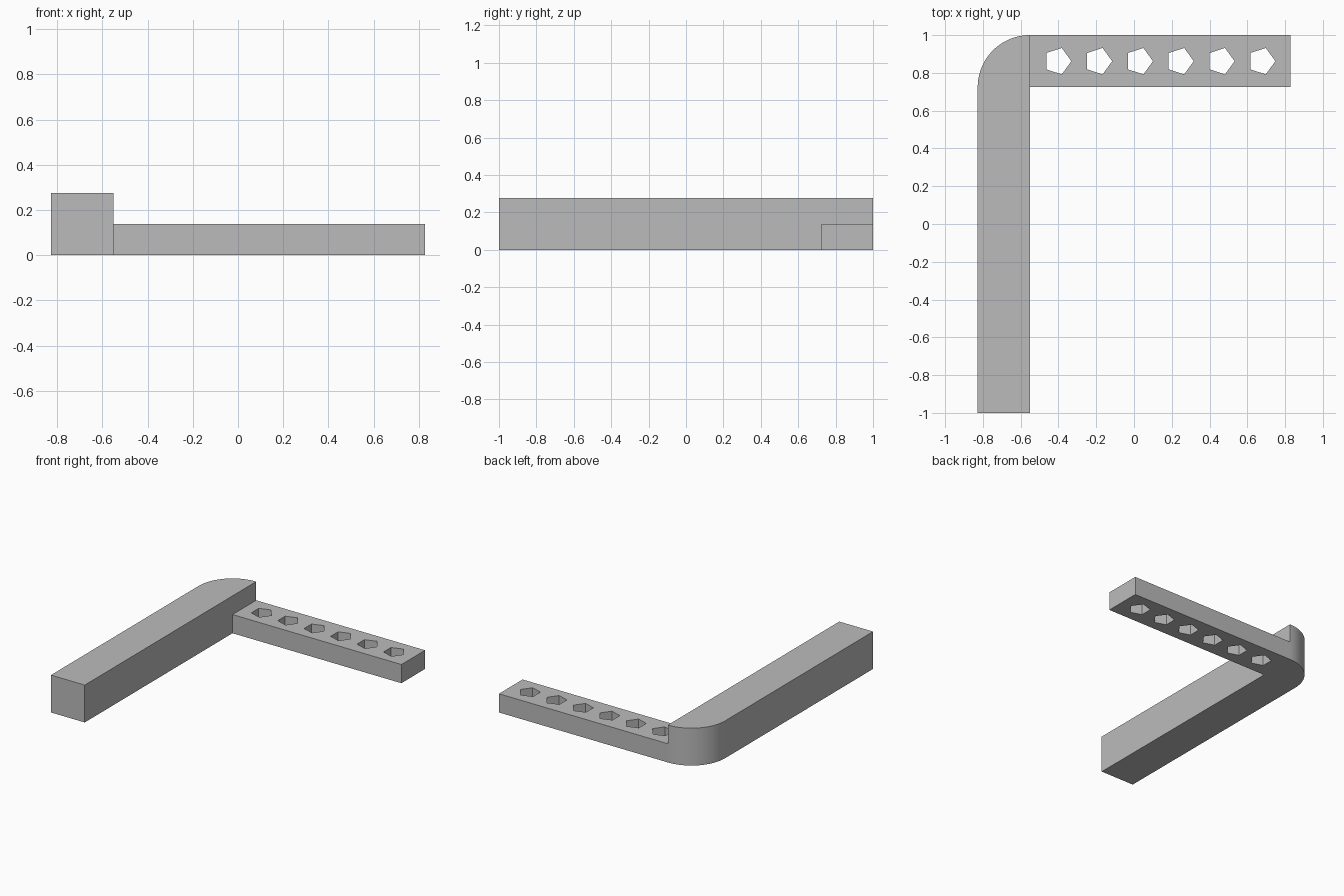
import bpy, bmesh, math

if "Cube" in bpy.data.objects:
    bpy.data.objects.remove(bpy.data.objects["Cube"])

W = 0.276                    # bar width and height
X0, X1 = -0.8276, 0.8276     # outer ends in x
XI, YI = X0 + W, 1 - W       # inner corner
LOW, HIGH = W / 2, W         # arm and bar heights
ARC = 24

grey = bpy.data.materials.new("grey")
grey.diffuse_color = (0.5, 0.5, 0.5, 1)
grey.use_nodes = True
grey.node_tree.nodes["Principled BSDF"].inputs["Base Color"].default_value = grey.diffuse_color


def cap(bm, outline, z):
    bm.faces.new([bm.verts.new((x, y, z)) for x, y in outline])


def walls(bm, outline, z0, z1):
    for (ax, ay), (bx, by) in zip(outline, outline[1:] + outline[:1]):
        bm.faces.new([bm.verts.new(p) for p in
                      ((ax, ay, z0), (bx, by, z0), (bx, by, z1), (ax, ay, z1))])


def finish(bm, name):
    bmesh.ops.remove_doubles(bm, verts=bm.verts[:], dist=1e-5)
    bmesh.ops.dissolve_limit(bm, angle_limit=0.01, verts=bm.verts[:], edges=bm.edges[:])
    bmesh.ops.recalc_face_normals(bm, faces=bm.faces[:])
    mesh = bpy.data.meshes.new(name)
    bm.to_mesh(mesh)
    bm.free()
    mesh.materials.append(grey)
    obj = bpy.data.objects.new(name, mesh)
    bpy.context.collection.objects.link(obj)
    return obj


# Outlines: rounded outer corner shared by the tall bar and the whole L
corner = [(XI + W * math.cos(a), YI + W * math.sin(a))
          for a in (math.pi / 2 * (1 + i / ARC) for i in range(ARC + 1))]
bar = [(X0, -1), (XI, -1), (XI, YI)] + corner
arm = [(XI, YI), (X1, YI), (X1, 1), (XI, 1)]
ell = [(X0, -1), (XI, -1), (XI, YI), (X1, YI), (X1, 1)] + corner

# L-shaped bracket: low L base with the tall bar rising from it
bm = bmesh.new()
cap(bm, ell, 0)
walls(bm, ell, 0, LOW)
cap(bm, arm, LOW)
walls(bm, bar, LOW, HIGH)
cap(bm, bar, HIGH)
bracket = finish(bm, "bracket")

# Row of five-sided through holes in the arm
bm = bmesh.new()
for i in range(6):
    cx, cy, r = -0.405 + 0.216 * i, 1 - W / 2, 0.0735
    pent = [(cx + r * math.cos(math.tau * k / 5), cy + r * math.sin(math.tau * k / 5))
            for k in range(5)]
    cap(bm, pent, -0.1)
    walls(bm, pent, -0.1, LOW + 0.1)
    cap(bm, pent, LOW + 0.1)
cutter = finish(bm, "hole_cutter")
cutter.hide_render = True

mod = bracket.modifiers.new("holes", 'BOOLEAN')
mod.operation = 'DIFFERENCE'
mod.solver = 'EXACT'
mod.object = cutter
bpy.context.view_layer.objects.active = bracket
bracket.select_set(True)
bpy.ops.object.modifier_apply(modifier=mod.name)
bpy.data.objects.remove(cutter)

# Smooth only the rounded corner
bpy.ops.object.shade_smooth_by_angle(angle=math.radians(30))
